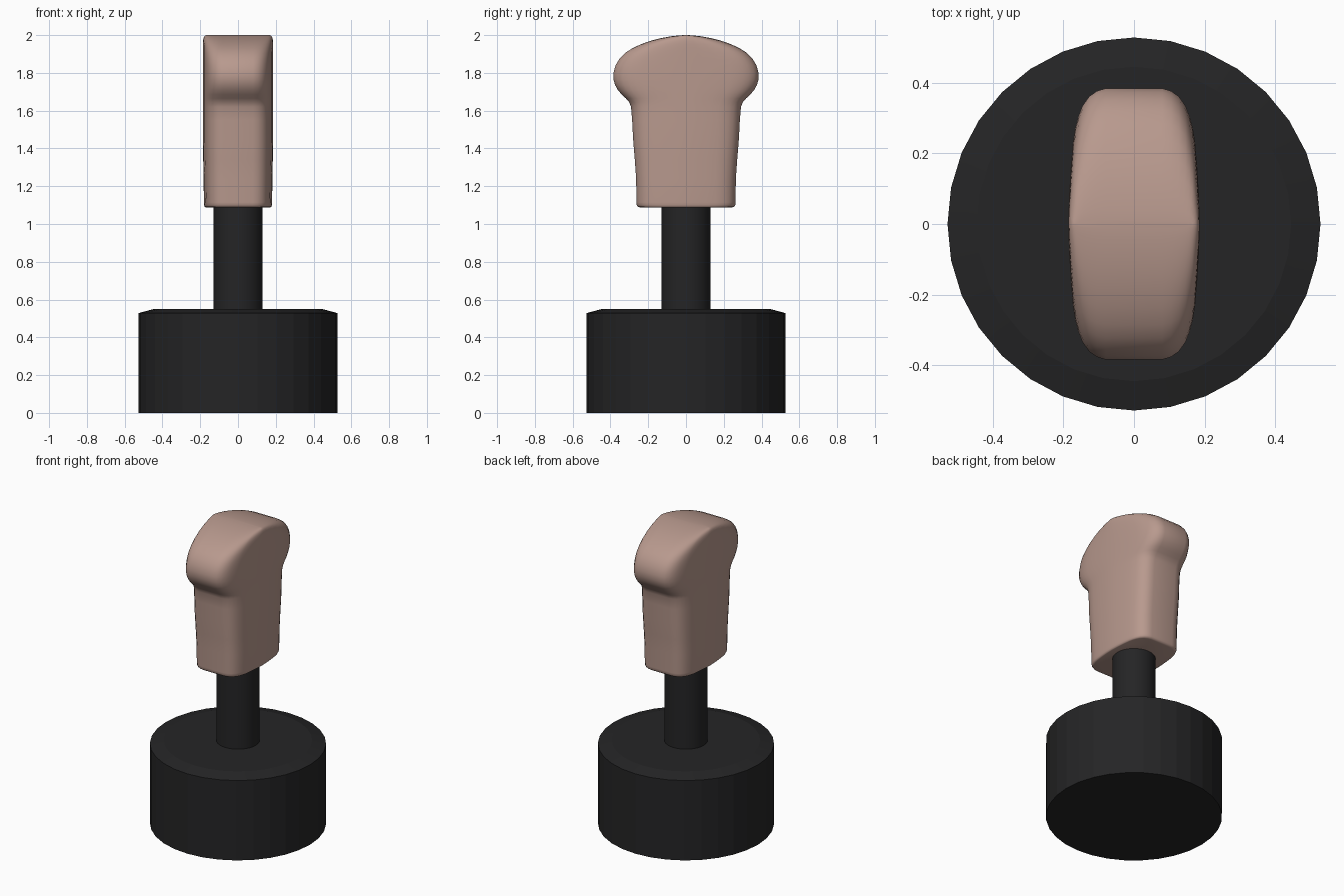
import bpy, bmesh, math

if "Cube" in bpy.data.objects:
    bpy.data.objects.remove(bpy.data.objects["Cube"])


def material(name, color):
    m = bpy.data.materials.new(name)
    m.diffuse_color = (*color, 1)
    m.use_nodes = True
    m.node_tree.nodes["Principled BSDF"].inputs["Base Color"].default_value = m.diffuse_color
    return m


def loft(name, rings, mat, angle):
    """Skin a stack of equal-length closed rings and cap both ends."""
    bm = bmesh.new()
    loops = [[bm.verts.new(p) for p in ring] for ring in rings]
    n = len(loops[0])
    for a, b in zip(loops, loops[1:]):
        for i in range(n):
            j = (i + 1) % n
            bm.faces.new((a[i], a[j], b[j], b[i]))
    bm.faces.new(loops[0][::-1])
    bm.faces.new(loops[-1])
    bmesh.ops.recalc_face_normals(bm, faces=bm.faces)
    mesh = bpy.data.meshes.new(name)
    bm.to_mesh(mesh)
    bm.free()
    mesh.materials.append(mat)
    ob = bpy.data.objects.new(name, mesh)
    bpy.context.collection.objects.link(ob)
    bpy.ops.object.select_all(action='DESELECT')
    ob.select_set(True)
    bpy.context.view_layer.objects.active = ob
    bpy.ops.object.shade_smooth_by_angle(angle=math.radians(angle))
    return ob


def circle(r, z, n=32):
    return [(r * math.cos(2 * math.pi * i / n), r * math.sin(2 * math.pi * i / n), z)
            for i in range(n)]


dark = material("dark_plastic", (0.018, 0.018, 0.019))
skin = material("dusty_pink", (0.48, 0.32, 0.27))

# Base drum with a shallow chamfer
loft("base", [circle(0.528, 0), circle(0.528, 0.528), circle(0.445, 0.55)], dark, 10)

# Shaft
loft("shaft", [circle(0.13, 0.54), circle(0.13, 1.12)], dark, 30)

# Grip outline seen from above: one quarter, x and relative y, mirrored to a full loop
quarter = [(0.186, 0.0), (0.184, 0.2), (0.179, 0.42), (0.173, 0.6), (0.167, 0.7),
           (0.158, 0.79), (0.146, 0.87), (0.127, 0.94), (0.105, 0.98), (0.08, 1.0)]
half = quarter + [(-x, y) for x, y in quarter[::-1]]
outline = half + [(-x, -y) for x, y in half[1:-1]]

# Grip levels: height, half depth, width factor
levels = [(1.088, 0.245, 0.92), (1.091, 0.255, 0.95), (1.10, 0.261, 0.965),
          (1.115, 0.262, 0.97), (1.24, 0.264, 0.98), (1.34, 0.271, 0.99),
          (1.45, 0.28, 1), (1.55, 0.285, 1), (1.62, 0.291, 1), (1.645, 0.301, 1),
          (1.665, 0.318, 1), (1.685, 0.34, 1), (1.71, 0.361, 1), (1.735, 0.375, 1),
          (1.765, 0.384, 1), (1.80, 0.384, 1), (1.84, 0.373, 1), (1.875, 0.352, 1),
          (1.905, 0.323, 1), (1.93, 0.285, 1), (1.952, 0.238, 1), (1.97, 0.187, 0.995),
          (1.983, 0.137, 0.985), (1.993, 0.084, 0.965), (1.998, 0.04, 0.935),
          (2.0, 0.012, 0.90)]
loft("grip", [[(x * w, y * d, z) for x, y in outline] for z, d, w in levels], skin, 60)
